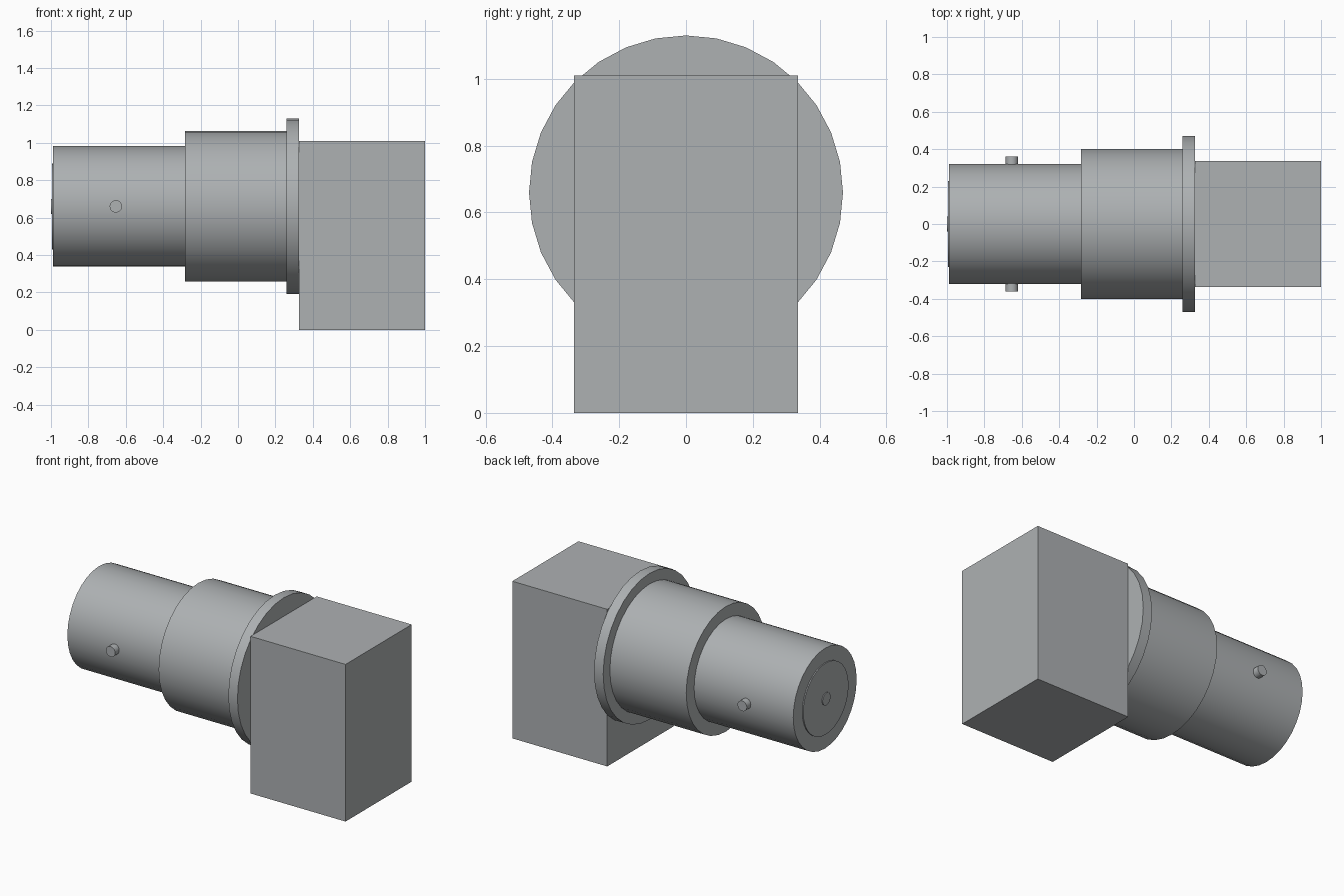
import bpy, math

cube = bpy.data.objects.get("Cube")
if cube:
    bpy.data.objects.remove(cube, do_unlink=True)

AXIS_Z = 0.66

# Single metal colour
metal = bpy.data.materials.new("grey metal")
metal.use_nodes = True
colour = (0.42, 0.44, 0.45, 1)
metal.diffuse_color = colour
metal.node_tree.nodes["Principled BSDF"].inputs["Base Color"].default_value = colour


def finish(name):
    ob = bpy.context.object
    ob.name = name
    ob.data.materials.append(metal)
    bpy.ops.object.transform_apply(location=False, rotation=True, scale=True)
    return ob


def cylinder(name, radius, length, location, rotation, sides=32):
    bpy.ops.mesh.primitive_cylinder_add(vertices=sides, radius=radius, depth=length,
                                        location=location, rotation=rotation)
    ob = finish(name)
    bpy.ops.object.shade_smooth_by_angle(angle=math.radians(30))
    return ob


def barrel(name, radius, x0, x1):
    """Cylinder lying along x on the main axis."""
    return cylinder(name, radius, x1 - x0, ((x0 + x1) / 2, 0, AXIS_Z), (0, math.pi / 2, 0))


# Stepped barrel, from the block out to the open end
barrel("flange", 0.47, 0.26, 0.325)
barrel("collar", 0.402, -0.283, 0.26)
barrel("sleeve", 0.322, -0.988, -0.283)
barrel("end_insulator", 0.23, -0.995, -0.988)
barrel("centre_contact", 0.04, -1.0, -0.995)

# Locking studs on both sides of the sleeve
for side, s in (("left", 1), ("right", -1)):
    cylinder("locking_stud_" + side, 0.033, 0.08, (-0.653, s * 0.322, AXIS_Z),
             (math.pi / 2, 0, 0))

# Rectangular body block
bpy.ops.mesh.primitive_cube_add(size=1, location=(0.6625, 0, 0.505))
bpy.context.object.scale = (0.675, 0.672, 1.01)
finish("body_block")
